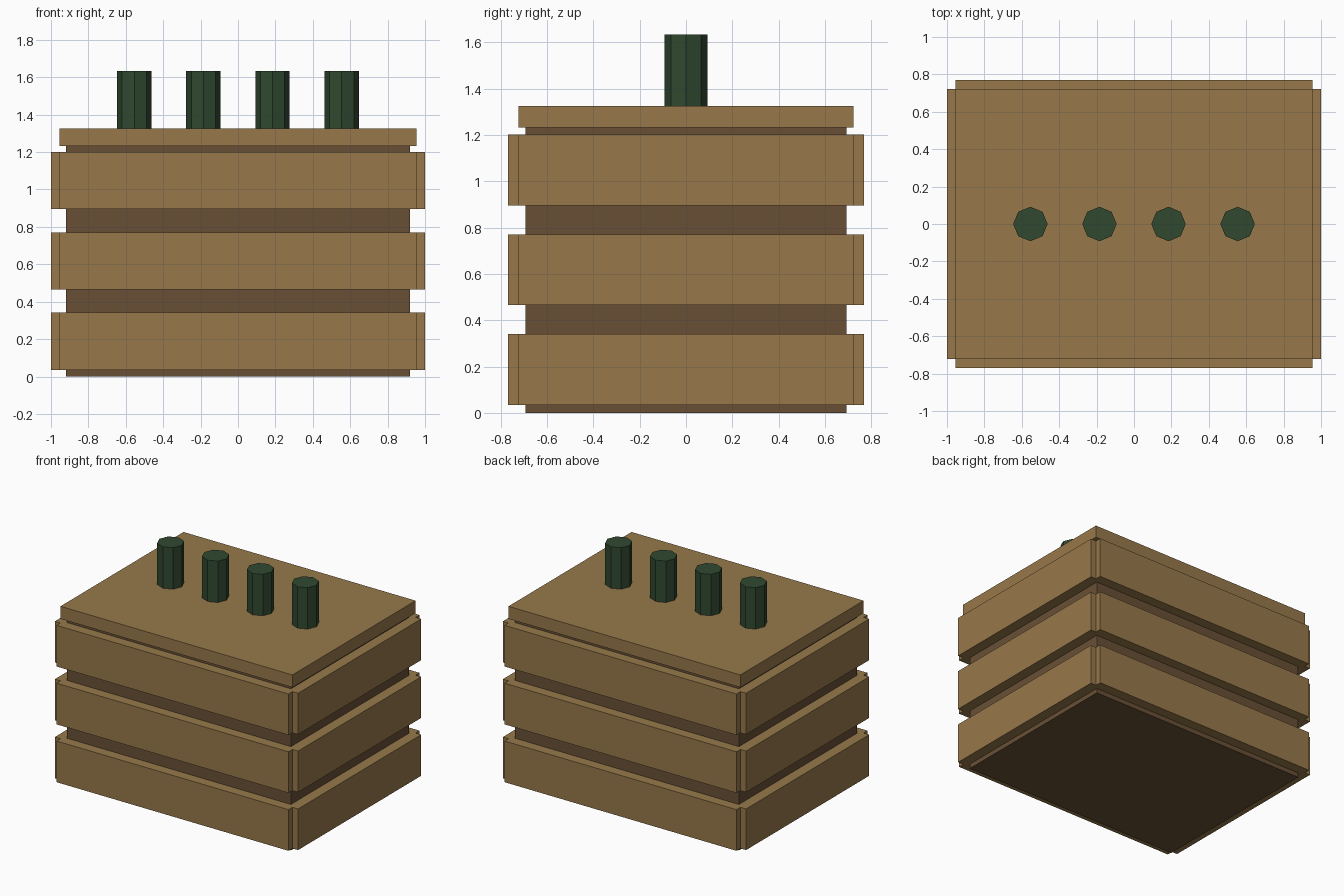
import bpy

if "Cube" in bpy.data.objects:
    bpy.data.objects.remove(bpy.data.objects["Cube"])


def material(name, color):
    m = bpy.data.materials.new(name)
    m.diffuse_color = (*color, 1)
    m.use_nodes = True
    m.node_tree.nodes["Principled BSDF"].inputs["Base Color"].default_value = m.diffuse_color
    return m


WOOD = material("wood", (0.31, 0.19, 0.07))
DARK = material("dark_wood", (0.14, 0.08, 0.036))
GREEN = material("green_glass", (0.03, 0.065, 0.03))


def box(name, x, y, z, mat):
    """Box from (min, max) ranges on each axis."""
    bpy.ops.mesh.primitive_cube_add(size=1, location=[sum(r) / 2 for r in (x, y, z)])
    ob = bpy.context.object
    ob.name = name
    ob.scale = [r[1] - r[0] for r in (x, y, z)]
    bpy.ops.object.transform_apply(location=False, rotation=False, scale=True)
    ob.data.materials.append(mat)


# Dark inner body and lid
box("crate_body", (-0.92, 0.92), (-0.692, 0.692), (0, 1.232), DARK)
box("crate_lid", (-0.954, 0.954), (-0.723, 0.723), (1.232, 1.325), WOOD)

# Three rows of planks around the body
for row in range(3):
    z = (0.035 + 0.43 * row, 0.341 + 0.43 * row)
    box(f"front_plank_{row}", (-0.954, 0.954), (-0.769, -0.68), z, WOOD)
    box(f"back_plank_{row}", (-0.954, 0.954), (0.68, 0.769), z, WOOD)
    box(f"left_plank_{row}", (-1, -0.908), (-0.723, 0.723), z, WOOD)
    box(f"right_plank_{row}", (0.908, 1), (-0.723, 0.723), z, WOOD)

# Row of eight-sided bottle necks through the lid
for i in range(4):
    bpy.ops.mesh.primitive_cylinder_add(vertices=8, radius=0.092, depth=0.31,
                                        location=(-0.554 + 0.3693 * i, 0, 1.478))
    neck = bpy.context.object
    neck.name = f"bottle_neck_{i}"
    neck.data.materials.append(GREEN)
